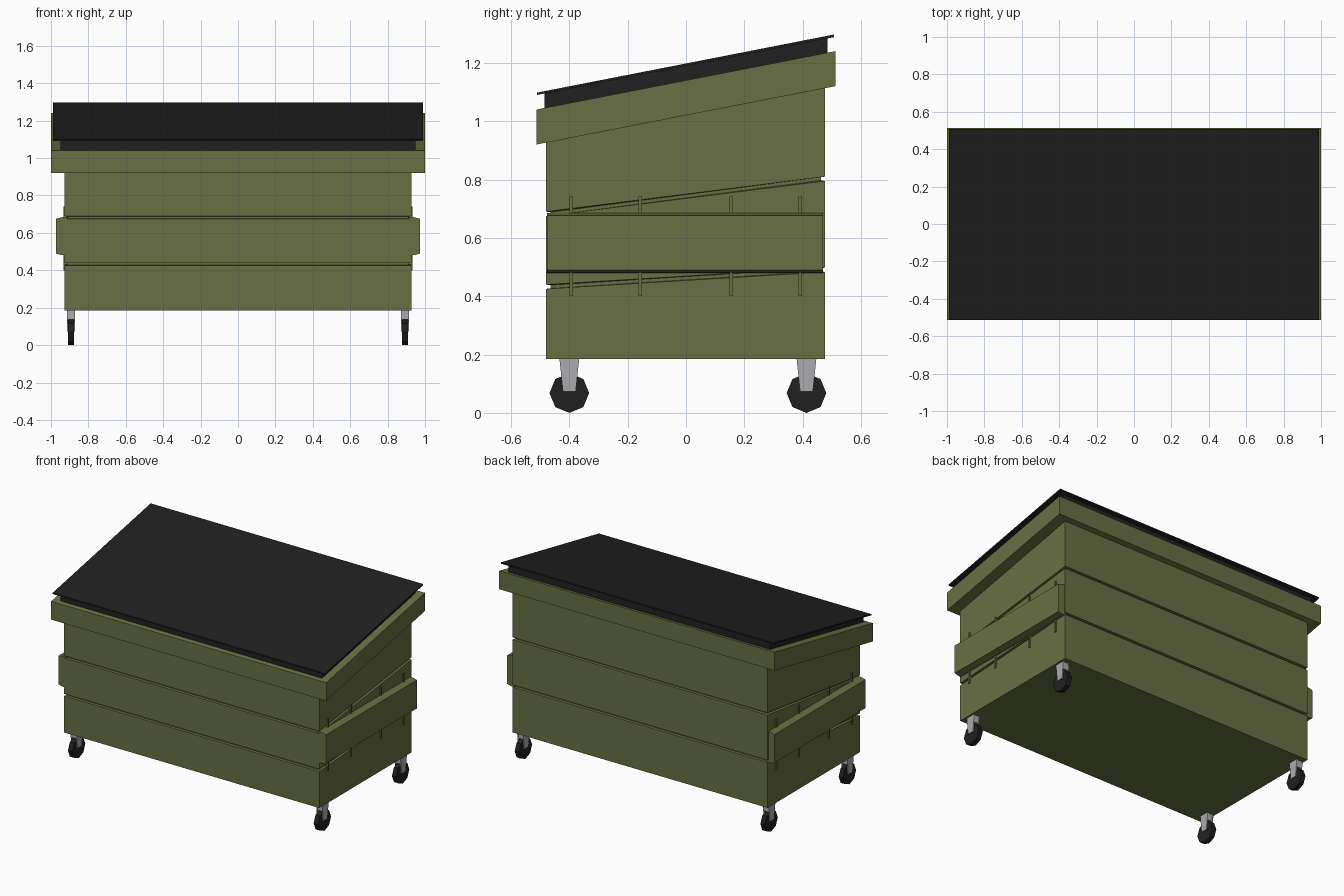
import bpy, bmesh, math
from mathutils import Matrix

if "Cube" in bpy.data.objects:
    bpy.data.objects.remove(bpy.data.objects["Cube"])


def material(name, rgb):
    m = bpy.data.materials.new(name)
    m.diffuse_color = (*rgb, 1)
    m.use_nodes = True
    m.node_tree.nodes["Principled BSDF"].inputs["Base Color"].default_value = m.diffuse_color
    return m


GREEN = material("olive green paint", (0.135, 0.162, 0.054))
BLACK = material("black plastic", (0.0145, 0.0145, 0.0145))
GREY = material("grey steel", (0.41, 0.41, 0.43))


def finish(bm, name, mat):
    bmesh.ops.recalc_face_normals(bm, faces=bm.faces)
    me = bpy.data.meshes.new(name)
    bm.to_mesh(me)
    bm.free()
    me.materials.append(mat)
    ob = bpy.data.objects.new(name, me)
    bpy.context.collection.objects.link(ob)
    return ob


def loft(name, rings, mat):
    """Stack of rectangles: (half width, front y, back y, front z, back z)."""
    bm = bmesh.new()
    prev = None
    for hx, y0, y1, z0, z1 in rings:
        ring = [bm.verts.new(c) for c in
                ((-hx, y0, z0), (hx, y0, z0), (hx, y1, z1), (-hx, y1, z1))]
        if prev:
            for i in range(4):
                j = (i + 1) % 4
                bm.faces.new((prev[i], prev[j], ring[j], ring[i]))
        else:
            bm.faces.new(ring[::-1])
        prev = ring
    bm.faces.new(prev)
    return finish(bm, name, mat)


def extrude(name, pts, vec, mat):
    bm = bmesh.new()
    f = bm.faces.new([bm.verts.new(p) for p in pts])
    geo = bmesh.ops.extrude_face_region(bm, geom=[f])["geom"]
    bmesh.ops.translate(bm, vec=vec, verts=[v for v in geo if isinstance(v, bmesh.types.BMVert)])
    return finish(bm, name, mat)


def box(name, x0, x1, y0, y1, z0, z1, mat):
    return extrude(name, [(x0, y0, z0), (x1, y0, z0), (x1, y1, z0), (x0, y1, z0)],
                   (0, 0, z1 - z0), mat)


# Body with two slanted grooves running all the way round
outer, inner = (0.927, -0.48, 0.477), (0.912, -0.465, 0.462)
loft("bin_body", [
    (*outer, 0.185, 0.185),
    (*outer, 0.425, 0.483), (*inner, 0.427, 0.485),
    (*inner, 0.438, 0.496), (*outer, 0.440, 0.498),
    (*outer, 0.675, 0.795), (*inner, 0.677, 0.797),
    (*inner, 0.688, 0.808), (*outer, 0.690, 0.810),
    (*outer, 0.935, 1.12)], GREEN)

# Sloping rim, lid insert and thin lid
rim = (1.0, -0.512, 0.512)
loft("rim", [(*rim, 0.92, 1.12), (*rim, 1.04, 1.24)], GREEN)
ins = (0.95, -0.485, 0.485)
loft("lid_insert", [(*ins, 1.035, 1.225), (*ins, 1.097, 1.287)], BLACK)
lid = (0.99, -0.51, 0.507)
loft("lid", [(*lid, 1.09, 1.288), (*lid, 1.098, 1.297)], BLACK)

for s, side in ((-1, "left"), (1, "right")):
    # Fork pocket with slightly bevelled top and bottom
    prof = [(0.915, 0.686), (0.94, 0.684), (0.972, 0.676),
            (0.972, 0.489), (0.94, 0.481), (0.915, 0.479)]
    extrude(side + "_fork_pocket", [(s * x, -0.476, z) for x, z in prof],
            (0, 0.945, 0), GREEN)
    # Narrow ribs behind the pocket
    for y in (-0.394, -0.157, 0.155, 0.392):
        box(side + "_rib", s * 0.905, s * 0.934, y - 0.006, y + 0.006, 0.40, 0.742, GREEN)

    # Casters
    for y, end in ((-0.40, "front"), (0.413, "back")):
        cx = s * 0.893
        tag = f"{end}_{side}_"
        bm = bmesh.new()
        bmesh.ops.create_cone(bm, cap_ends=True, segments=8, radius1=0.068, radius2=0.068,
                              depth=0.031,
                              matrix=Matrix.Translation((cx, y, 0.068)) @ Matrix.Rotation(math.pi / 2, 4, 'Y'))
        finish(bm, tag + "wheel", BLACK)
        for k in (-1, 1):
            xa = cx + k * 0.0165
            extrude(tag + "fork_plate",
                    [(xa, y - 0.034, 0.187), (xa, y + 0.034, 0.187),
                     (xa, y + 0.022, 0.074), (xa, y - 0.022, 0.074)],
                    (k * 0.006, 0, 0), GREY)
        box(tag + "fork_bridge", cx - 0.0165, cx + 0.0165, y - 0.028, y + 0.028, 0.138, 0.187, GREY)
